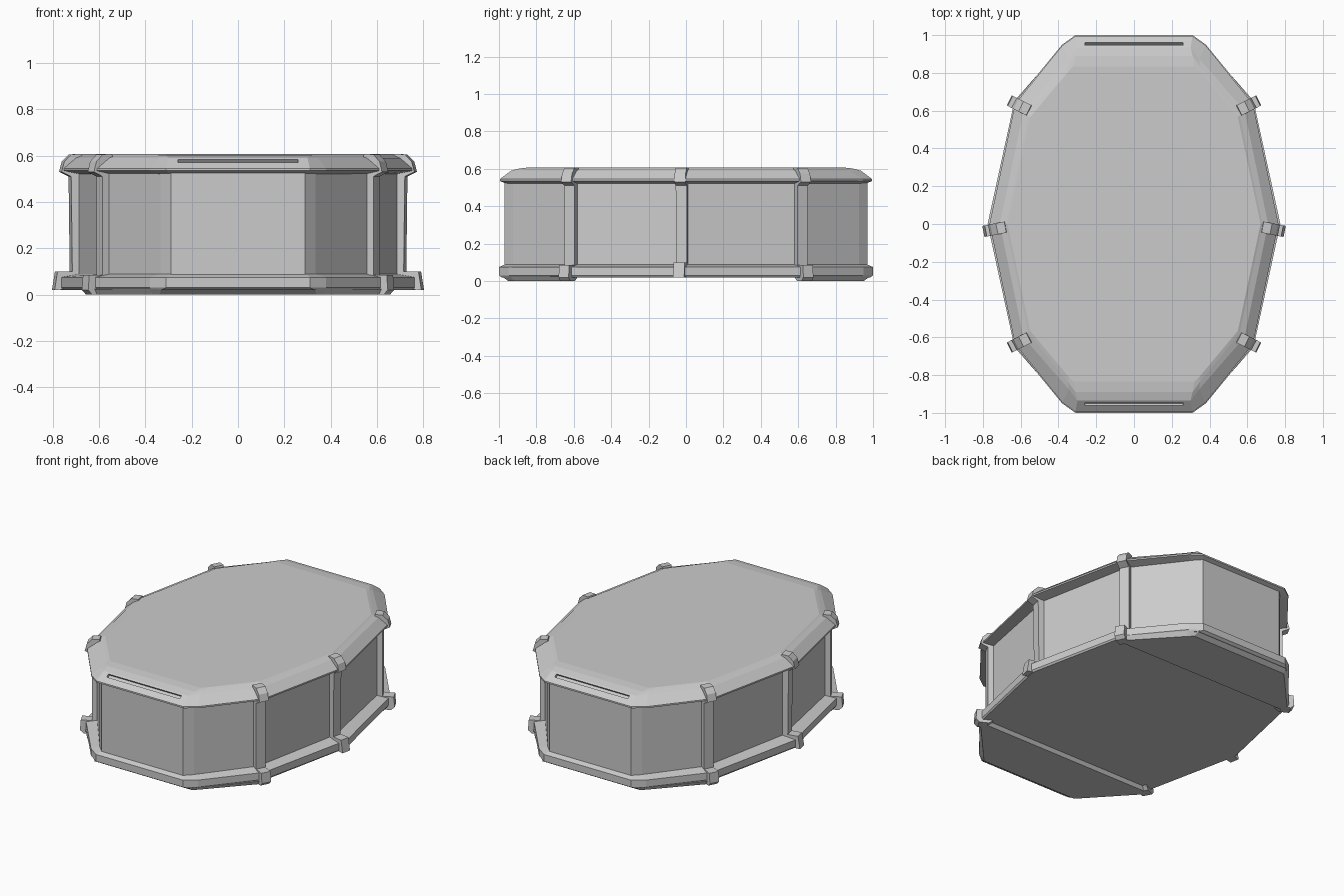
import bpy, bmesh, math
from mathutils import Matrix, Vector

if "Cube" in bpy.data.objects:
    bpy.data.objects.remove(bpy.data.objects["Cube"])


def ring(z, end, shoulder, corner, mid):
    """Elongated outline, symmetric in x and y, at height z."""
    q = [end, shoulder, corner]
    right = [(x, -y) for x, y in q] + [(mid, 0)] + q[::-1]
    return [(x, y, z) for x, y in right + [(-x, y) for x, y in right[::-1]]]


def make_object(name, bm):
    bmesh.ops.recalc_face_normals(bm, faces=bm.faces)
    me = bpy.data.meshes.new(name)
    bm.to_mesh(me)
    bm.free()
    ob = bpy.data.objects.new(name, me)
    bpy.context.collection.objects.link(ob)
    return ob


def loft(name, rings):
    bm = bmesh.new()
    loops = [[bm.verts.new(p) for p in r] for r in rings]
    n = len(loops[0])
    for lo, hi in zip(loops, loops[1:]):
        for i in range(n):
            j = (i + 1) % n
            bm.faces.new((lo[i], lo[j], hi[j], hi[i]))
    bm.faces.new(loops[0][::-1])
    bm.faces.new(loops[-1])
    return make_object(name, bm)


# Outlines
OUTER = ((.31, 1.0), (.38, .95), (.635, .64), .775)
LID = ((.31, .995), (.38, .945), (.63, .635), .765)
WALL = ((.29, .97), (.335, .925), (.575, .61), .695)

# Base tray with sloping top lip
loft("base", [
    ring(.02, (.33, .985), (.375, .935), (.63, .635), .765),
    ring(.03, *OUTER),
    ring(.075, *OUTER),
    ring(.09, (.29, .965), (.335, .92), (.57, .605), .69)])

# Side wall
loft("wall", [ring(.07, *WALL), ring(.53, *WALL)])

# Lid: undercut, chamfered rim and rounded ends
lid = loft("lid", [
    ring(.52, (.285, .96), (.33, .92), (.57, .60), .69),
    ring(.535, *LID),
    ring(.545, *LID),
    ring(.59, (.30, .935), (.345, .875), (.585, .60), .71),
    ring(.602, (.31, .89), (.35, .835), (.56, .575), .68),
    ring(.608, (.32, .835), (.345, .81), (.55, .565), .67)])

# Slots sunk into both lid ends
for s in (-1, 1):
    bm = bmesh.new()
    bmesh.ops.create_cube(bm, size=1, matrix=Matrix.Translation((0, s * .952, .576))
                          @ Matrix.Rotation(-s * math.radians(40), 4, 'X')
                          @ Matrix.Diagonal((.52, .022, .03, 1)))
    cutter = make_object("slot_cutter", bm)
    cutter.hide_render = True
    cutter.hide_viewport = True
    mod = lid.modifiers.new("slot", 'BOOLEAN')
    mod.operation = 'DIFFERENCE'
    mod.object = cutter

# Low pads under both ends
for s in (-1, 1):
    outlines = [(.025, [(.62, .60), (.635, .65), (.38, .94), (.33, .985)]),
                (0, [(.60, .62), (.61, .66), (.37, .92), (.34, .95)])]
    loft("foot_pad", [[(x, s * y, z) for x, y in q + [(-x, y) for x, y in q[::-1]]]
                      for z, q in outlines])


def rib(name, x, y, angle, profile, width=.06):
    """Strap following the case side: profile (outward, z) swept sideways."""
    n = Vector((math.cos(angle), math.sin(angle), 0))
    t = Vector((-n.y, n.x, 0))
    for side in (-1, 1):
        rings = []
        for w in (-width / 2, width / 2):
            pts = [Vector((x, y, 0)) + n * d + t * w + Vector((0, 0, z)) for d, z in profile]
            rings.append([(side * p.x, p.y, p.z) for p in pts])
        loft(name, rings)


# Ribs wrapping from the base up over the lid rim
upper = [(.015, .10), (-.05, .10), (-.045, .51), (-.003, .53), (-.015, .575),
         (-.045, .605), (-.09, .608), (-.12, .50), (-.12, .03)]
rib("middle_rib", .77, -.034, math.radians(-11), [(.028, .02)] + upper)
lower = [(.005, 0), (.025, .02), (.02, .085), (-.045, .085)] + upper[2:-1] + [(-.12, .05), (-.05, 0)]
for s in (-1, 1):
    rib("corner_rib", .638, s * .643, s * math.radians(27), lower)
